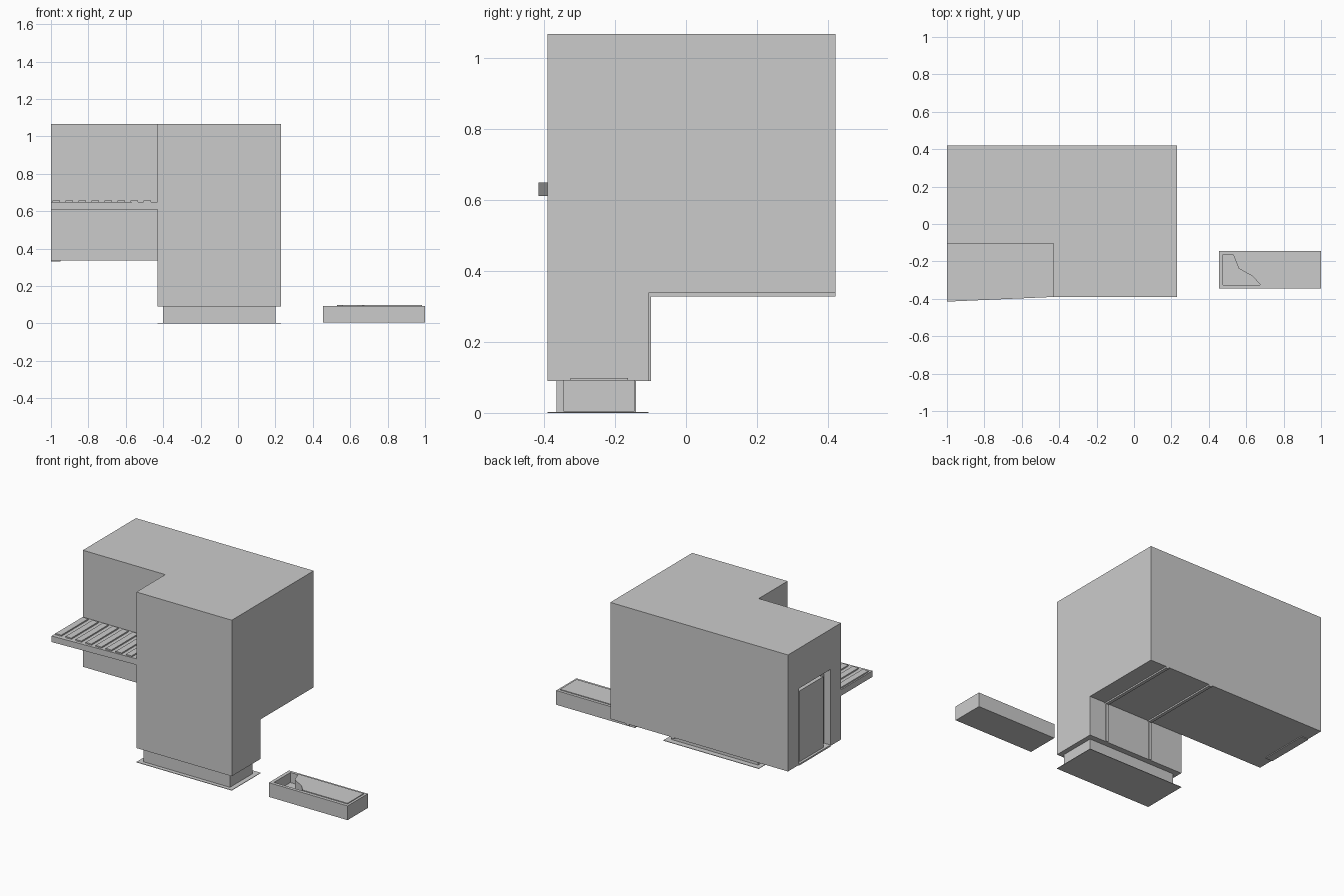
import bpy, bmesh

if "Cube" in bpy.data.objects:
    bpy.data.objects.remove(bpy.data.objects["Cube"])


def prism(name, pts, z0, z1):
    """Extrude a plan outline (counter-clockwise) from z0 to z1."""
    bm = bmesh.new()
    face = bm.faces.new([bm.verts.new((x, y, z0)) for x, y in pts])
    new = bmesh.ops.extrude_face_region(bm, geom=[face])["geom"]
    for v in new:
        if isinstance(v, bmesh.types.BMVert):
            v.co.z = z1
    bmesh.ops.recalc_face_normals(bm, faces=bm.faces)
    me = bpy.data.meshes.new(name)
    bm.to_mesh(me)
    bm.free()
    ob = bpy.data.objects.new(name, me)
    bpy.context.collection.objects.link(ob)
    return ob


def box(name, x0, x1, y0, y1, z0, z1):
    return prism(name, [(x0, y0), (x1, y0), (x1, y1), (x0, y1)], z0, z1)


def combine(ob, other, op):
    mod = ob.modifiers.new(op, "BOOLEAN")
    mod.operation, mod.solver, mod.object = op, "EXACT", other
    bpy.context.view_layer.objects.active = ob
    bpy.ops.object.modifier_apply(modifier=mod.name)
    bpy.data.objects.remove(other, do_unlink=True)


L, M, R = -1.0, -0.43, 0.23          # left end, inner corner, right end
F, N, B = -0.39, -0.105, 0.42        # front, notch, back
FLOOR, ROOF = 0.337, 1.066

# House: L-shaped upper storey joined to the ground-floor block
house = prism("house_body", [(M, F), (R, F), (R, B), (L, B), (L, N), (M, N)], FLOOR, ROOF)
combine(house, box("lower", M, R, F, N, 0.09, FLOOR + 0.1), "UNION")

# Doorway recess in the left end, with the door standing in it
combine(house, box("cut", L - 0.1, L + 0.045, 0.0, 0.31, FLOOR - 0.1, 0.815), "DIFFERENCE")
box("door", L + 0.015, L + 0.05, 0.05, 0.285, FLOOR, 0.785)
box("door_sill", L, L + 0.05, 0.0, 0.31, FLOOR - 0.005, FLOOR + 0.005)

# Plinth and ground plate
box("plinth", -0.40, 0.20, -0.365, -0.14, 0.003, 0.095)
box("ground_plate", M, R, F, N, 0.0, 0.003)

# Ribs under the overhang, running down the rear wall of the ground floor
for x in (0.11, -0.20):
    box("floor_rib", x - 0.01, x + 0.01, N, B, FLOOR - 0.009, FLOOR + 0.01)
    box("wall_rib", x - 0.008, x + 0.008, N - 0.01, N + 0.006, 0.09, FLOOR)

# Balcony deck with a slightly angled front edge, and its slats
prism("balcony", [(L, -0.415), (M, F), (M, N), (L, N)], 0.61, 0.648)
for i in range(8):
    x = -0.505 - 0.0695 * i
    box("slat", max(x, L), x + 0.04, -0.388, -0.12, 0.64, 0.656)

# Pool: open tray with a deck cover that leaves a shaped opening
pool = box("pool_tray", 0.455, 1.0, -0.345, -0.145, 0.004, 0.093)
combine(pool, box("cut", 0.477, 0.985, -0.325, -0.163, 0.03, 0.2), "DIFFERENCE")
prism("pool_cover", [(0.53, -0.163), (0.56, -0.238), (0.635, -0.28), (0.675, -0.325),
                     (0.985, -0.325), (0.985, -0.163)], 0.03, 0.098)
